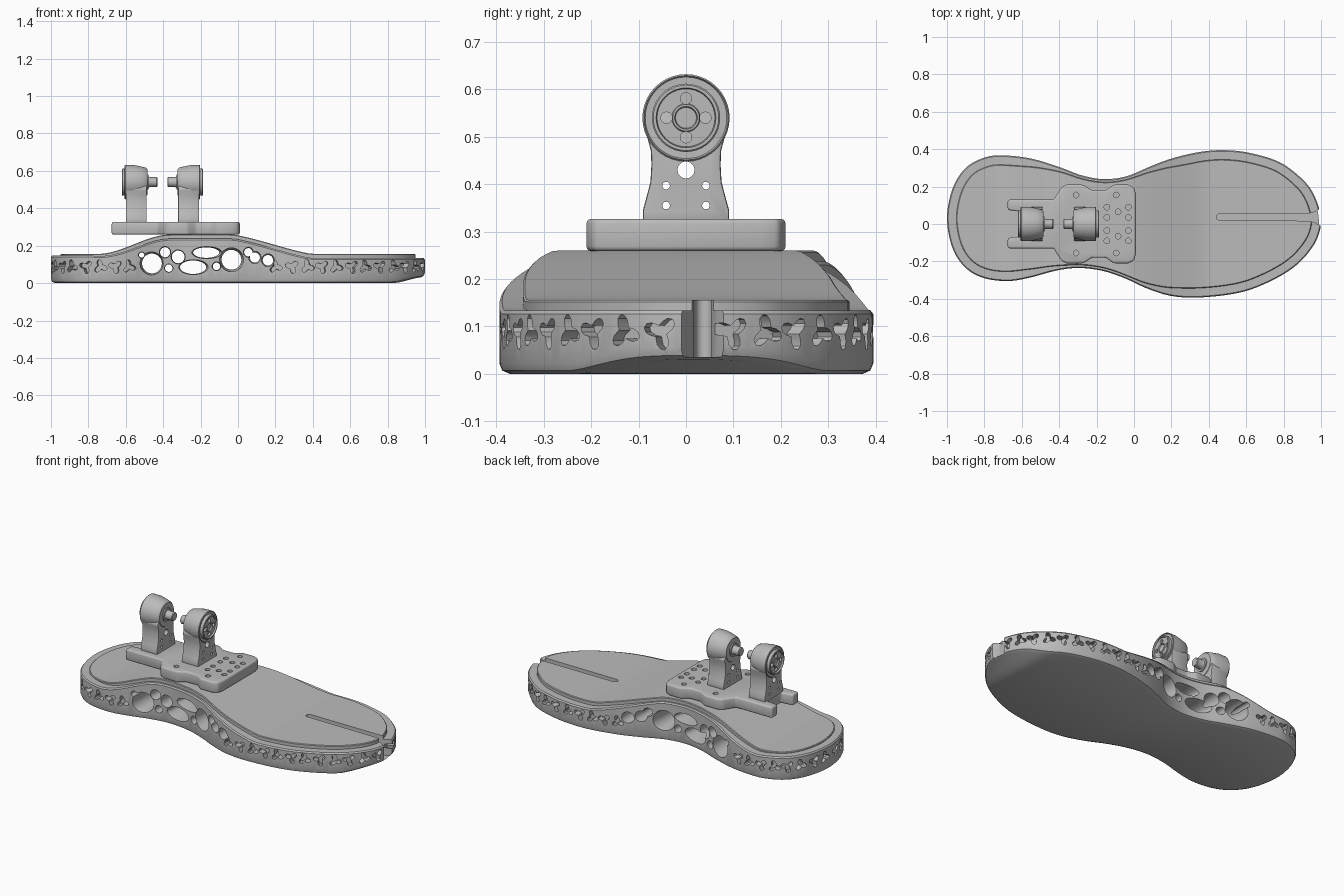
import bpy, bmesh, math
from mathutils import Vector, Matrix

cube = bpy.data.objects.get("Cube")
if cube:
    bpy.data.objects.remove(cube)

grey = bpy.data.materials.new("plain_grey")
grey.use_nodes = True
grey.diffuse_color = (0.5, 0.5, 0.5, 1)
grey.node_tree.nodes["Principled BSDF"].inputs["Base Color"].default_value = (0.5, 0.5, 0.5, 1)


def finish(name, bm):
    bmesh.ops.remove_doubles(bm, verts=bm.verts, dist=1e-5)
    bmesh.ops.recalc_face_normals(bm, faces=bm.faces)
    mesh = bpy.data.meshes.new(name)
    bm.to_mesh(mesh)
    bm.free()
    mesh.materials.append(grey)
    obj = bpy.data.objects.new(name, mesh)
    bpy.context.collection.objects.link(obj)
    return obj


def activate(obj):
    bpy.ops.object.select_all(action='DESELECT')
    obj.select_set(True)
    bpy.context.view_layer.objects.active = obj


def cut(obj, cutter):
    mod = obj.modifiers.new("cut", 'BOOLEAN')
    mod.object, mod.operation, mod.solver = cutter, 'DIFFERENCE', 'EXACT'
    mod.use_self = True
    activate(obj)
    bpy.ops.object.modifier_apply(modifier=mod.name)


def bevel(obj, width, segments=3):
    mod = obj.modifiers.new("bevel", 'BEVEL')
    mod.width, mod.segments, mod.limit_method = width, segments, 'ANGLE'
    activate(obj)
    bpy.ops.object.modifier_apply(modifier=mod.name)


def loft(bm, rings):
    """Skin a stack of equal rings and cap both ends."""
    loops = [[bm.verts.new(p) for p in ring] for ring in rings]
    for a, b in zip(loops, loops[1:]):
        for i in range(len(a)):
            j = (i + 1) % len(a)
            bm.faces.new((a[i], a[j], b[j], b[i]))
    bm.faces.new(loops[0])
    bm.faces.new(loops[-1])


def lathe_x(bm, profile, y=0, z=0, sides=40):
    turn = [2 * math.pi * i / sides for i in range(sides)]
    loft(bm, [[(x, y + r * math.cos(t), z + r * math.sin(t)) for t in turn] for x, r in profile])


def spline(points, steps):
    """Closed smooth curve through the points."""
    out, n = [], len(points)
    for i in range(n):
        a, b, c, d = (Vector(points[(i + k) % n]) for k in (-1, 0, 1, 2))
        for s in range(steps):
            t = s / steps
            out.append(b + (c - a) * t / 2 + (2 * a - 5 * b + 4 * c - d) * t * t / 2
                       + (3 * b - a - 3 * c + d) * t ** 3 / 2)
    return out


def smooth(a, b, x):
    t = min(1, max(0, (x - a) / (b - a)))
    return t * t * (3 - 2 * t)


# Footprint, counter-clockwise from the heel
foot = spline([(-1, .03), (-.97, -.13), (-.9, -.235), (-.8, -.29), (-.67, -.305), (-.55, -.285),
               (-.42, -.25), (-.3, -.235), (-.17, -.25), (-.05, -.29), (.07, -.345), (.2, -.385),
               (.35, -.393), (.55, -.37), (.7, -.32), (.85, -.235), (.95, -.13), (.995, -.03),
               (.995, .06), (.96, .16), (.9, .24), (.78, .33), (.62, .38), (.48, .395), (.35, .385),
               (.2, .35), (.08, .305), (-.04, .255), (-.16, .24), (-.28, .26), (-.4, .305),
               (-.55, .35), (-.7, .367), (-.8, .355), (-.9, .3), (-.97, .19)], 8)


def normal(i):
    d = foot[(i + 1) % len(foot)] - foot[i - 1]
    return Vector((d.y, -d.x)).normalized()


def inset(amount):
    """Inset outline, resampled so both sides share the same x stations."""
    ring = [p - normal(i) * amount(p.x) for i, p in enumerate(foot)]
    k = min(range(len(ring)), key=lambda i: ring[i].x)
    ring = ring[k:] + ring[:k]
    m = max(range(len(ring)), key=lambda i: ring[i].x)
    sides = ring[:m + 1], list(reversed(ring[m:] + ring[:1]))

    def at(line, x):
        for a, b in zip(line, line[1:]):
            if a.x <= x <= b.x and b.x > a.x:
                return a.y + (b.y - a.y) * (x - a.x) / (b.x - a.x)
        return line[0].y if x <= line[0].x else line[-1].y
    lo, hi, n = ring[0].x, ring[m].x, 90
    xs = [lo + (hi - lo) * (.5 - .5 * math.cos(math.pi * (i + .5) / n)) for i in range(n)]
    xs = [lo + .0004] + xs + [hi - .0004]
    return [[(x, at(side, x)) for x in xs] for side in sides]


def slab(name, layers):
    """Stack inset outlines whose heights follow x, capped with strips."""
    bm = bmesh.new()
    rows = []
    for amount, height in layers:
        rows.append([[bm.verts.new((x, y, height(x))) for x, y in side] for side in inset(amount)])
    loops = [r + l[::-1] for r, l in rows]
    for a, b in zip(loops, loops[1:]):
        for i in range(len(a)):
            j = (i + 1) % len(a)
            bm.faces.new((a[i], a[j], b[j], b[i]))
    for r, l in (rows[0], rows[-1]):
        for i in range(len(r) - 1):
            bm.faces.new((r[i], r[i + 1], l[i + 1], l[i]))
    return finish(name, bm)


def top(x):
    return .156 + .104 * min(smooth(-.75, -.36, x), 1 - .5 * smooth(-.06, .44, x)
                             - .5 * min(1, max(0, (x + .02) / .4)))


def under(x):
    return .032 * smooth(.82, 1, x)


def rim(x):
    return top(x) - .008 - .014 * smooth(-.85, -.5, x)


def plate_gap(x):
    return .05 - .034 * smooth(-.65, -.3, x) * (1 - smooth(-.05, .3, x))


# Sole and raised top sheet
sole = slab("sole", [(lambda x: .022, under), (lambda x: .006, lambda x: under(x) + .007),
                     (lambda x: 0, lambda x: under(x) + .022), (lambda x: 0, lambda x: rim(x) - .008),
                     (lambda x: .006, rim)])
sheet = slab("top_sheet", [(plate_gap, lambda x: rim(x) - .01), (plate_gap, lambda x: top(x) - .004),
                           (lambda x: plate_gap(x) + .004, top)])

# Toe slit with a flared mouth
bm = bmesh.new()
arc = [(.457 - .017 * math.sin(t), .037 + .017 * math.cos(t)) for t in (math.pi * i / 10 for i in range(11))]
slit = arc + [(.93, .017), (.965, .01), (.99, -.005), (1.05, -.04), (1.05, .114), (.99, .079), (.965, .064), (.93, .054)]
loft(bm, [[(x, y, z) for x, y in slit] for z in (.036, .4)])
slit_cutter = finish("slit_cutter", bm)
cut(sole, slit_cutter)
cut(sheet, slit_cutter)

# Three-lobed pockets around the wall
bm = bmesh.new()
walked, count = 0, 0
for i, p in enumerate(foot):
    walked += (p - foot[i - 1]).length
    if walked < .073:
        continue
    walked, count = 0, count + 1
    if -.57 < p.x < .19 or (p.x > .9 and abs(p.y - .037) < .06):
        continue
    out = normal(i).to_3d()
    along = Vector((-out.y, out.x, 0))
    centre = p.to_3d() + Vector((0, 0, .088))
    ring = []
    for k in range(24):
        t = 2 * math.pi * k / 24
        r = .026 + .012 * math.cos(3 * t + math.pi * (count % 2) + .9)
        ring.append(centre + along * r * math.cos(t) + Vector((0, 0, r * math.sin(t))))
    loft(bm, [[q + out * d for q in ring] for d in (-.04, .03)])
pockets = finish("pocket_cutter", bm)
cut(sole, pockets)

# Open holes through the arch: x, z, half width, half height
holes = [(-.46, .105, .053, .053), (-.39, .165, .027, .027), (-.32, .14, .034, .034),
         (-.17, .163, .07, .028), (-.24, .085, .07, .036), (-.035, .125, .053, .053),
         (.055, .165, .022, .022), (.09, .137, .027, .027), (-.115, .09, .02, .02),
         (-.515, .15, .014, .014), (.16, .122, .028, .028), (-.37, .08, .02, .02)]
bm = bmesh.new()
for x, z, w, h in holes:
    turn = [2 * math.pi * k / 28 for k in range(28)]
    loft(bm, [[(x + w * s * math.cos(t), y, z + h * s * math.sin(t)) for t in turn]
              for y, s in ((-.5, 1.25), (-.27, 1.2), (-.2, 1), (.2, 1), (.27, 1.2), (.5, 1.25))])
arch = finish("arch_cutter", bm)
cut(sole, arch)

# Mounting base
half = [(-.6, .065), (-.675, .075), (-.675, .13), (-.43, .13), (-.39, .195), (-.36, .21), (-.27, .21),
        (-.225, .18), (-.15, .18), (-.11, .21), (-.03, .21), (0, .195), (.01, .16)]
bm = bmesh.new()
outline = half + [(x, -y) for x, y in reversed(half)]
loft(bm, [[(x, y, z) for x, y in outline] for z in (.259, .327)])
base = finish("mounting_base", bm)
bevel(base, .01)
bm = bmesh.new()
spots = [(x, y) for x in (-.31, -.095) for y in (-.155, .155)] + [(-.085, y) for y in (-.065, .065)]
spots += [(x, y) for x in (-.145, -.03) for y in (-.09, -.035, .035, .09)]
for x, y in spots:
    bmesh.ops.create_cone(bm, cap_ends=True, segments=20, radius1=.015, radius2=.015, depth=.08,
                          matrix=Matrix.Translation((x, y, .33)))
base_holes = finish("base_hole_cutter", bm)
cut(base, base_holes)

# Uprights, built at the heel end and mirrored
bm = bmesh.new()
edge = [(.091, .32), (.091, .345), (.084, .37), (.075, .405), (.073, .44), (.074, .47), (.082, .5), (.06, .56)]
stem_outline = edge + [(-y, z) for y, z in reversed(edge)]
loft(bm, [[(x, y, z) for y, z in stem_outline] for x in (-.6, -.488)])
stem = finish("upright_stem", bm)
bevel(stem, .005, 2)
bm = bmesh.new()
for y, z, r in [(0, .43, .018)] + [(s * .042, z, .008) for s in (-1, 1) for z in (.355, .397)]:
    lathe_x(bm, [(-.65, r), (-.45, r)], y, z, 20)
stem_holes = finish("stem_hole_cutter", bm)
cut(stem, stem_holes)

bm = bmesh.new()
lathe_x(bm, [(-.6, .086), (-.606, .089), (-.602, .092), (-.56, .092), (-.52, .084), (-.492, .077), (-.485, .07)], z=.54)
head = finish("upright_head", bm)
bm = bmesh.new()
lathe_x(bm, [(-.59, .072), (-.618, .072), (-.621, .069), (-.621, .063), (-.612, .061), (-.612, .03),
             (-.616, .028), (-.616, .024), (-.608, .022)], z=.54)
boss = finish("bearing_boss", bm)
bm = bmesh.new()
for y, z in ((.041, 0), (-.041, 0), (0, .041), (0, -.041)):
    lathe_x(bm, [(-.65, .012), (-.6, .012)], y, .54 + z, 20)
boss_holes = finish("boss_hole_cutter", bm)
cut(boss, boss_holes)
bm = bmesh.new()
lathe_x(bm, [(-.5, .04), (-.478, .04), (-.478, .029), (-.47, .026), (-.435, .026), (-.431, .023)], z=.54)
shaft = finish("pivot_shaft", bm)

parts = [sole, sheet, base]
for part in (stem, head, boss, shaft):
    twin = part.copy()
    twin.data = part.data.copy()
    twin.name = "front_" + part.name
    bpy.context.collection.objects.link(twin)
    twin.data.transform(Matrix.Translation((-.808, 0, 0)) @ Matrix.Scale(-1, 4, (1, 0, 0)))
    twin.data.flip_normals()
    parts += [part, twin]

for helper in (slit_cutter, pockets, arch, base_holes, stem_holes, boss_holes):
    bpy.data.objects.remove(helper)
for part in parts:
    activate(part)
    bpy.ops.object.shade_smooth_by_angle(angle=math.radians(32))
